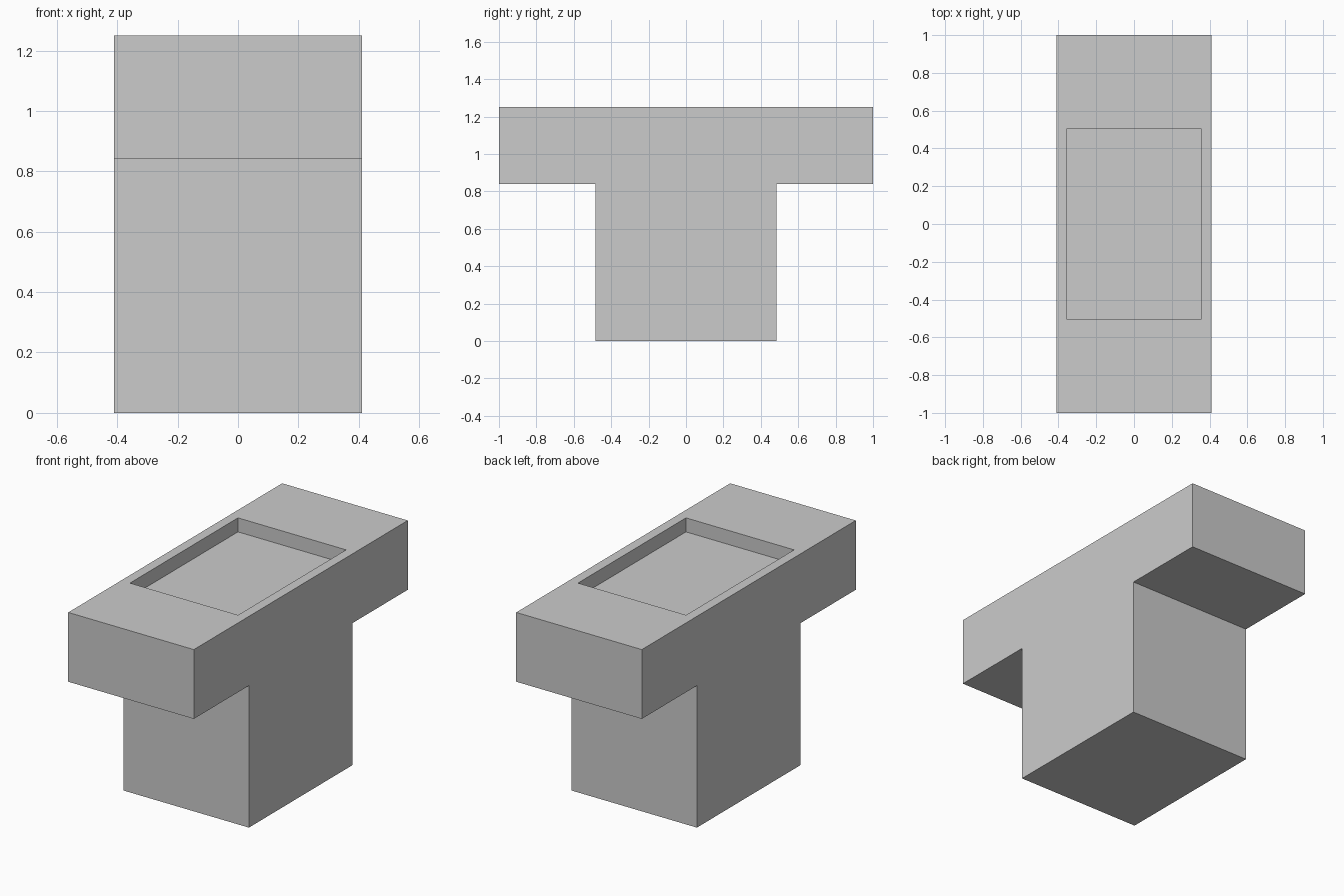
import bpy
import bmesh
from mathutils import Vector

cube = bpy.data.objects.get("Cube")
if cube:
    bpy.data.objects.remove(cube, do_unlink=True)

HALF_WIDTH = 0.411
TOP_Z, LEDGE_Z = 1.25, 0.84
SLAB_Y, STEM_Y = 1.0, 0.485
RECESS_X, RECESS_Y, RECESS_DEPTH = 0.33, 0.505, 0.083

# Plain grey material
grey = bpy.data.materials.new("plain_grey")
grey.use_nodes = True
colour = (0.6, 0.6, 0.6, 1)
grey.diffuse_color = colour
grey.node_tree.nodes["Principled BSDF"].inputs["Base Color"].default_value = colour

# T-shaped side profile, extruded across the width
half = [(STEM_Y, 0), (STEM_Y, LEDGE_Z), (SLAB_Y, LEDGE_Z), (SLAB_Y, TOP_Z)]
profile = half + [(-y, z) for y, z in reversed(half)]
bm = bmesh.new()
side = bm.faces.new([bm.verts.new((-HALF_WIDTH, y, z)) for y, z in profile])
ext = bmesh.ops.extrude_face_region(bm, geom=[side], use_keep_orig=True)
moved = [g for g in ext["geom"] if isinstance(g, bmesh.types.BMVert)]
bmesh.ops.translate(bm, verts=moved, vec=Vector((2 * HALF_WIDTH, 0, 0)))
bmesh.ops.recalc_face_normals(bm, faces=bm.faces[:])

# Rectangular recess sunk into the top face
top = max(bm.faces, key=lambda f: f.calc_center_median().z)
bmesh.ops.inset_individual(bm, faces=[top], thickness=HALF_WIDTH - RECESS_X)
for v in top.verts:
    v.co.y = RECESS_Y if v.co.y > 0 else -RECESS_Y
bmesh.ops.inset_individual(bm, faces=[top], thickness=0)
for v in top.verts:
    v.co.z = TOP_Z - RECESS_DEPTH
bmesh.ops.recalc_face_normals(bm, faces=bm.faces[:])

mesh = bpy.data.meshes.new("pedestal_block")
bm.to_mesh(mesh)
bm.free()
mesh.materials.append(grey)
pedestal = bpy.data.objects.new("pedestal_block", mesh)
bpy.context.collection.objects.link(pedestal)
